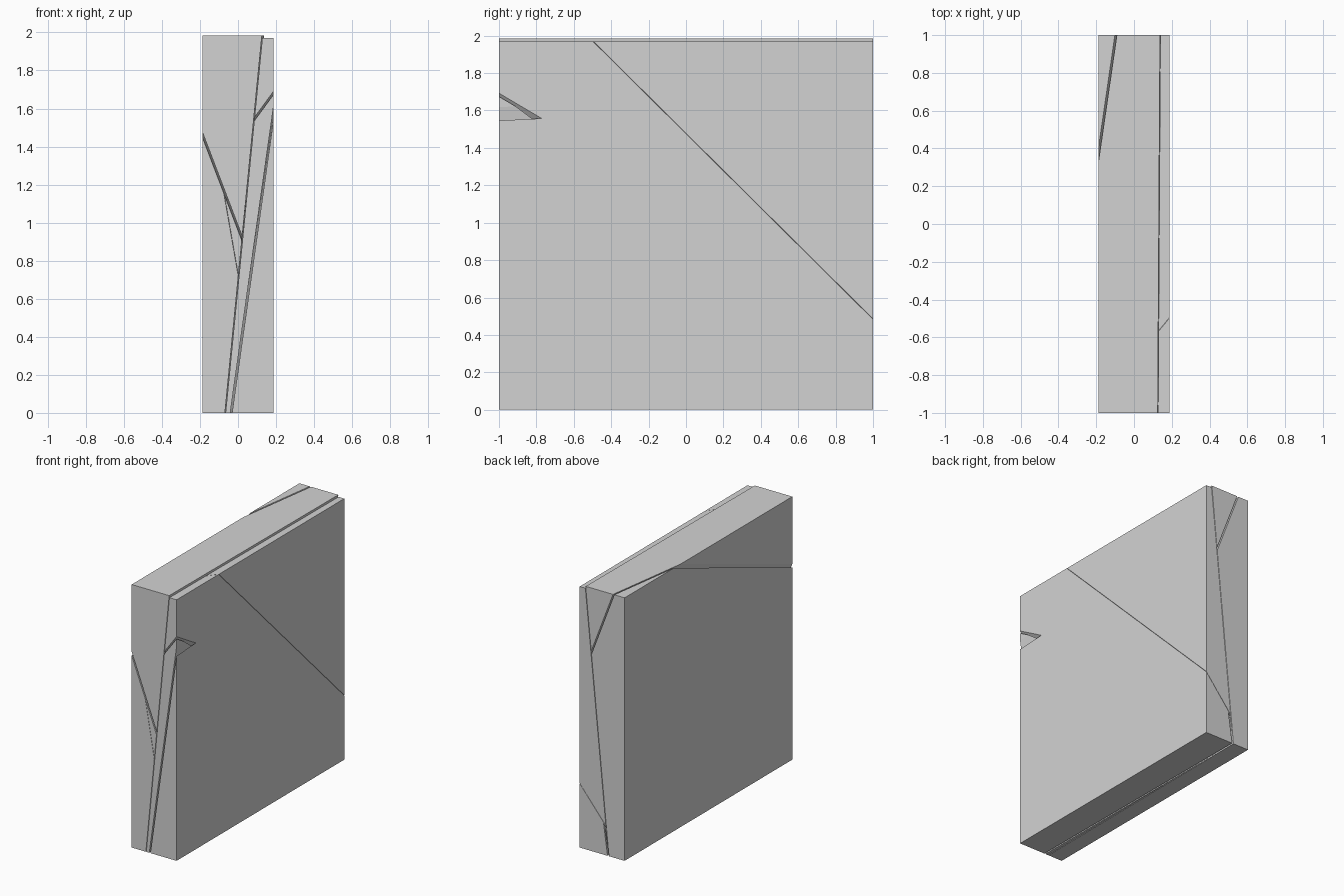
import bpy, bmesh
from mathutils import Vector

if "Cube" in bpy.data.objects:
    bpy.data.objects.remove(bpy.data.objects["Cube"])

grey = bpy.data.materials.new("stone_grey")
grey.diffuse_color = (0.65, 0.65, 0.65, 1)
grey.use_nodes = True
grey.node_tree.nodes["Principled BSDF"].inputs["Base Color"].default_value = grey.diffuse_color


def plane(a, b, c, toward):
    """Plane through three points; normal points roughly along 'toward'."""
    a, b, c = Vector(a), Vector(b), Vector(c)
    n = (b - a).cross(c - a).normalized()
    return a, (n if n.dot(Vector(toward)) > 0 else -n)


def box(grow=0.0):
    bm = bmesh.new()
    bmesh.ops.create_cube(bm, size=1)
    for v in bm.verts:
        v.co = Vector((v.co.x * (0.375 + grow), v.co.y * (2 + grow),
                       v.co.z * (1.985 + grow) + 0.9925))
    return bm


def keep(bm, pl, side, gap=0.0):
    """Keep one side (+1 / -1) of a crack plane and cap the cut."""
    p, n = pl
    n = n * side
    cut = bmesh.ops.bisect_plane(
        bm, geom=bm.verts[:] + bm.edges[:] + bm.faces[:], dist=1e-6,
        plane_co=p + n * gap / 2, plane_no=n, clear_inner=True)
    edges = [e for e in cut["geom_cut"] if isinstance(e, bmesh.types.BMEdge) and e.is_boundary]
    if edges:
        bmesh.ops.holes_fill(bm, edges=edges)


def shard(name, cuts, grow=0.0):
    bm = box(grow)
    for pl, side, gap in cuts:
        keep(bm, pl, side, gap)
    bmesh.ops.recalc_face_normals(bm, faces=bm.faces)
    me = bpy.data.meshes.new(name)
    bm.to_mesh(me)
    bm.free()
    me.materials.append(grey)
    ob = bpy.data.objects.new(name, me)
    bpy.context.collection.objects.link(ob)
    return ob


X, Z = (1, 0, 0), (0, 0, 1)
# Crack planes
main = plane((-0.067, -1, 0), (0.127, -1, 1.98), (-0.055, 1, 0), X)
upper_left = plane((-0.19, -1, 1.47), (0.02, -1, 0.92), (-0.19, 0.34, 1.98), Z)
left_chip = plane((-0.08, -1, 1.19), (0.0, -1, 0.73), (-0.08, 0, 2.6), Z)
diagonal = plane((0.185, -0.5, 1.97), (0.185, 0.8, 0.68), (0.135, -0.5, 1.91), Z)
front_right = plane((-0.036, -1, 0), (0.183, -1, 1.55), (-0.05, 1, 0), X)
notch_top = plane((0.09, -1, 1.55), (0.185, -1, 1.68), (0.185, -0.78, 1.55), Z)
right_top = (Vector((0, 0, 1.97)), Vector((0, 0, 1)))

HAIR, MED, WIDE = 0.002, 0.004, 0.01

# Left half of the slab
left = (main, -1, MED)
shard("upper_wedge", [left, (upper_left, 1, WIDE)])
shard("lower_left_block", [left, (upper_left, -1, WIDE), (left_chip, -1, HAIR)])
shard("left_chip", [left, (upper_left, -1, WIDE), (left_chip, 1, HAIR)])

# Right half, slightly lower at the top
right = [(main, 1, MED), (right_top, -1, 0)]
shard("back_right_block", right + [(diagonal, 1, HAIR)])
front = shard("front_right_block", right + [(diagonal, -1, HAIR)])
shard("front_sliver", right + [(diagonal, -1, HAIR), (front_right, -1, WIDE),
                               (notch_top, -1, WIDE)])

# Pocket for the sliver, cut out of the front right block
cutter = shard("sliver_cutter", [(front_right, -1, -WIDE), (notch_top, -1, -WIDE)], grow=0.2)
cutter.hide_render = True
cutter.hide_set(True)
mod = front.modifiers.new("sliver_pocket", 'BOOLEAN')
mod.operation = 'DIFFERENCE'
mod.solver = 'EXACT'
mod.object = cutter
